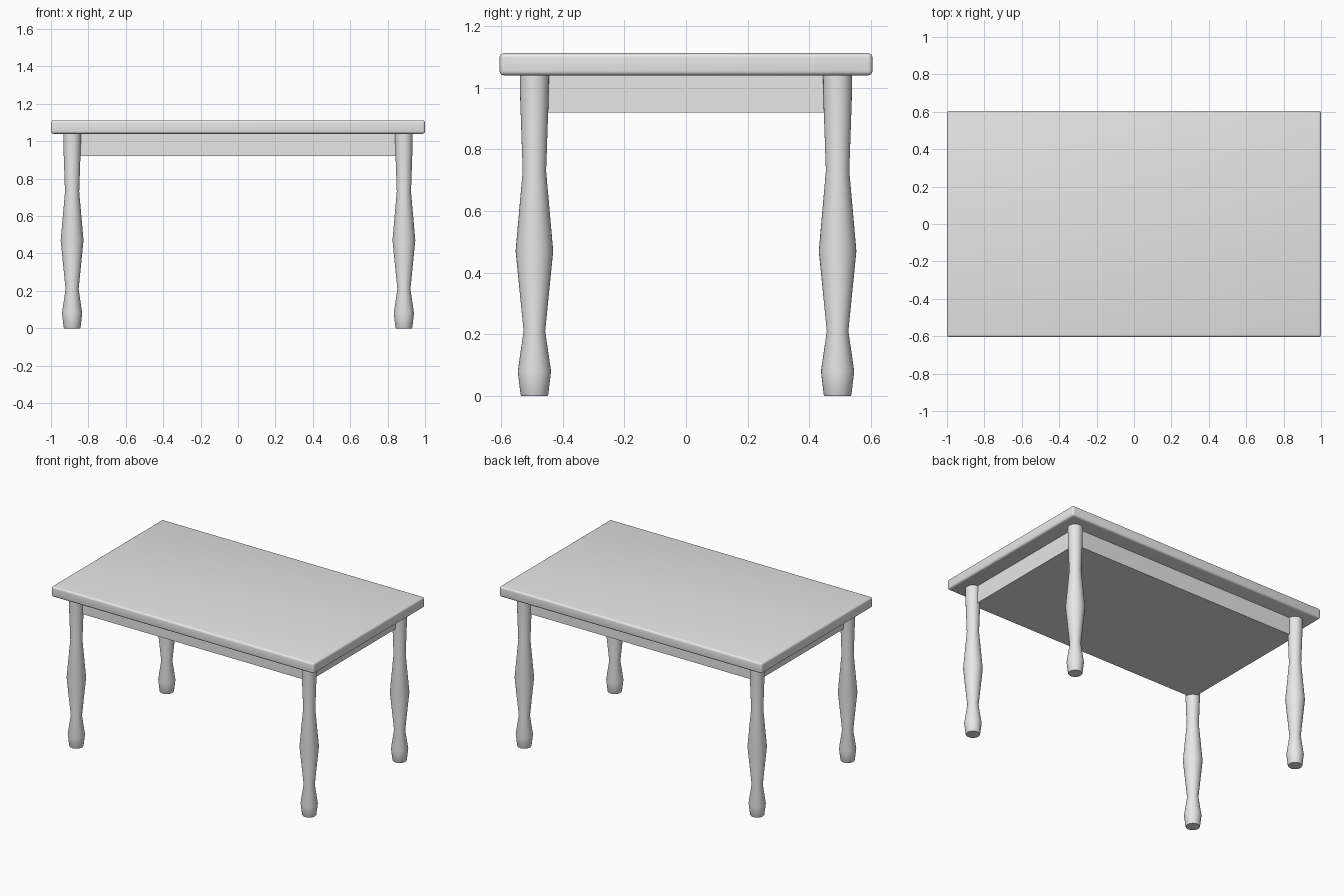
import bpy
import bmesh
import math

cube = bpy.data.objects.get("Cube")
if cube:
    bpy.data.objects.remove(cube, do_unlink=True)

LEG_X, LEG_Y = 0.887, 0.492
TOP_Z, APRON_Z, HEIGHT = 1.04, 0.92, 1.112

grey = bpy.data.materials.new("plain_grey")
grey.use_nodes = True
grey.diffuse_color = (0.8, 0.8, 0.8, 1)
grey.node_tree.nodes["Principled BSDF"].inputs["Base Color"].default_value = (0.8, 0.8, 0.8, 1)


def add_object(name, bm, angle):
    """Turn a bmesh into a named, smooth-shaded object."""
    bmesh.ops.recalc_face_normals(bm, faces=bm.faces)
    mesh = bpy.data.meshes.new(name)
    bm.to_mesh(mesh)
    bm.free()
    mesh.materials.append(grey)
    obj = bpy.data.objects.new(name, mesh)
    bpy.context.collection.objects.link(obj)
    bpy.ops.object.select_all(action="DESELECT")
    obj.select_set(True)
    bpy.context.view_layer.objects.active = obj
    bpy.ops.object.shade_smooth_by_angle(angle=math.radians(angle))
    return obj


def add_box(name, half_x, half_y, z0, z1, bevel=0):
    bm = bmesh.new()
    bmesh.ops.create_cube(bm, size=1)
    for v in bm.verts:
        v.co = (v.co.x * 2 * half_x, v.co.y * 2 * half_y, z0 + (v.co.z + 0.5) * (z1 - z0))
    if bevel:
        bmesh.ops.bevel(bm, geom=bm.edges[:], offset=bevel, segments=4,
                        profile=0.5, affect="EDGES")
    return add_object(name, bm, 30)


def add_leg(name, x, y, profile, sides=32):
    """Turned leg: rings of the profile bridged together and capped."""
    bm = bmesh.new()
    rings = []
    for r, z in profile:
        angles = [2 * math.pi * i / sides for i in range(sides)]
        rings.append([bm.verts.new((r * math.cos(a), r * math.sin(a), z)) for a in angles])
    for low, high in zip(rings, rings[1:]):
        for i in range(sides):
            j = (i + 1) % sides
            bm.faces.new((low[i], low[j], high[j], high[i]))
    bm.faces.new(rings[0][::-1])
    bm.faces.new(rings[-1])
    leg = add_object(name, bm, 40)
    leg.location = (x, y, 0)


# Rounded table top and the solid apron block beneath it
add_box("table_top", 1.0, 0.605, TOP_Z, HEIGHT, bevel=0.014)
add_box("apron", LEG_X, LEG_Y, APRON_Z, TOP_Z + 0.01)

# Four turned legs
leg_profile = [(0.043, 0), (0.045, 0.004), (0.054, 0.08), (0.035, 0.21), (0.061, 0.47),
               (0.038, 0.73), (0.046, 0.96), (0.047, TOP_Z + 0.01)]
for side, sx in (("left", 1), ("right", -1)):
    for end, sy in (("front", -1), ("back", 1)):
        add_leg(f"{end}_{side}_leg", sx * LEG_X, sy * LEG_Y, leg_profile)
